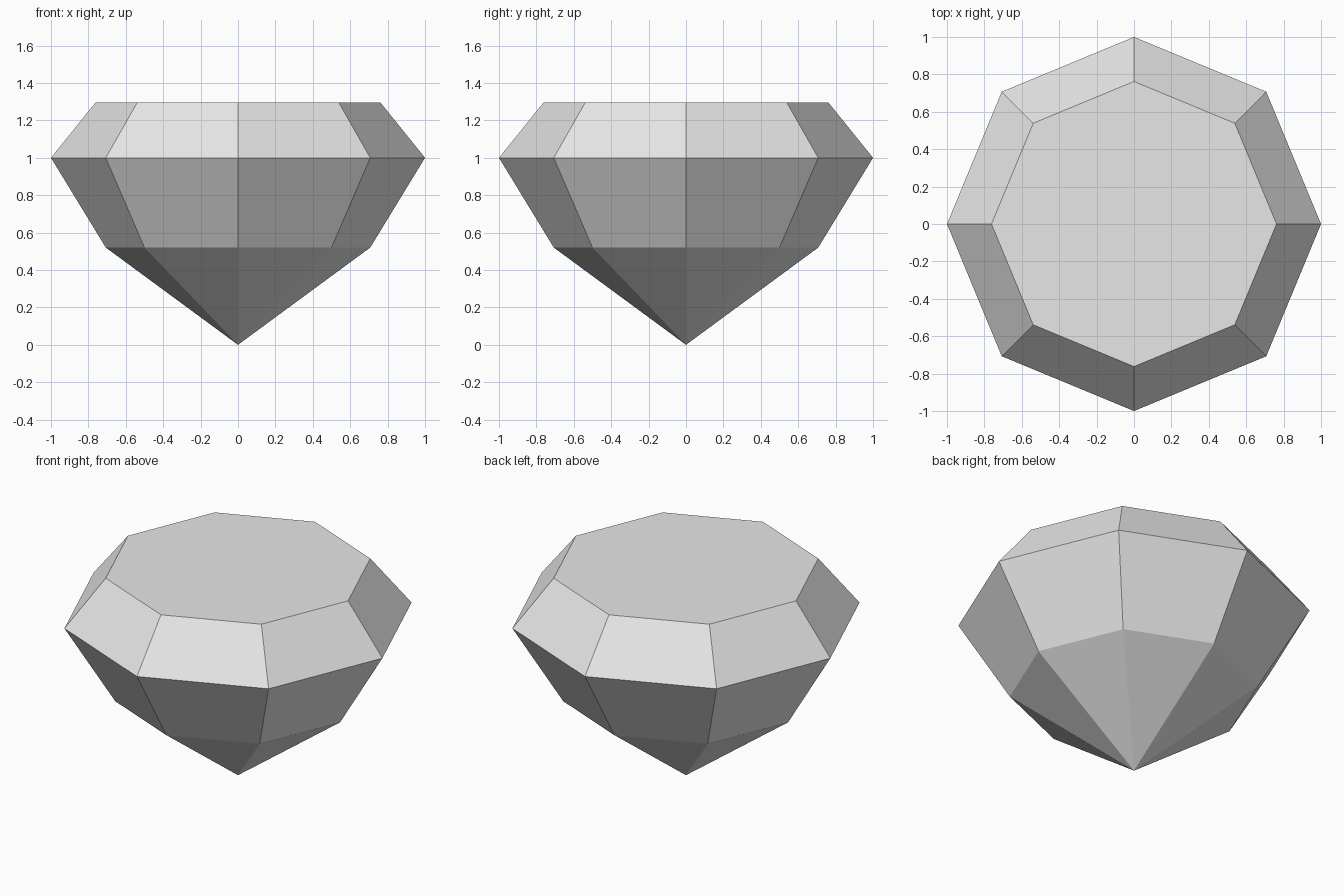
import bpy
import bmesh
from math import cos, sin, tau

default_cube = bpy.data.objects.get("Cube")
if default_cube:
    bpy.data.objects.remove(default_cube, do_unlink=True)

SIDES = 8
# Radius and height of each facet ring, bottom to top
RINGS = [(0.707, 0.52), (1.0, 1.0), (0.762, 1.295)]


def make_material(name, colour):
    mat = bpy.data.materials.new(name)
    mat.use_nodes = True
    mat.diffuse_color = colour
    mat.node_tree.nodes["Principled BSDF"].inputs["Base Color"].default_value = colour
    return mat


def add_ring(bm, radius, z):
    angles = [tau * i / SIDES for i in range(SIDES)]
    return [bm.verts.new((radius * cos(a), radius * sin(a), z)) for a in angles]


bm = bmesh.new()
tip = bm.verts.new((0, 0, 0))
rings = [add_ring(bm, r, z) for r, z in RINGS]

for i in range(SIDES):
    j = (i + 1) % SIDES
    # Pointed lower facets
    bm.faces.new((tip, rings[0][j], rings[0][i]))
    # Pavilion and crown facets
    for low, high in zip(rings, rings[1:]):
        bm.faces.new((low[i], low[j], high[j], high[i]))

# Flat table on top
bm.faces.new(rings[-1])
bmesh.ops.recalc_face_normals(bm, faces=bm.faces)

mesh = bpy.data.meshes.new("cut_gem")
bm.to_mesh(mesh)
bm.free()
mesh.materials.append(make_material("light grey", (0.8, 0.8, 0.8, 1.0)))
gem = bpy.data.objects.new("cut_gem", mesh)
bpy.context.collection.objects.link(gem)
